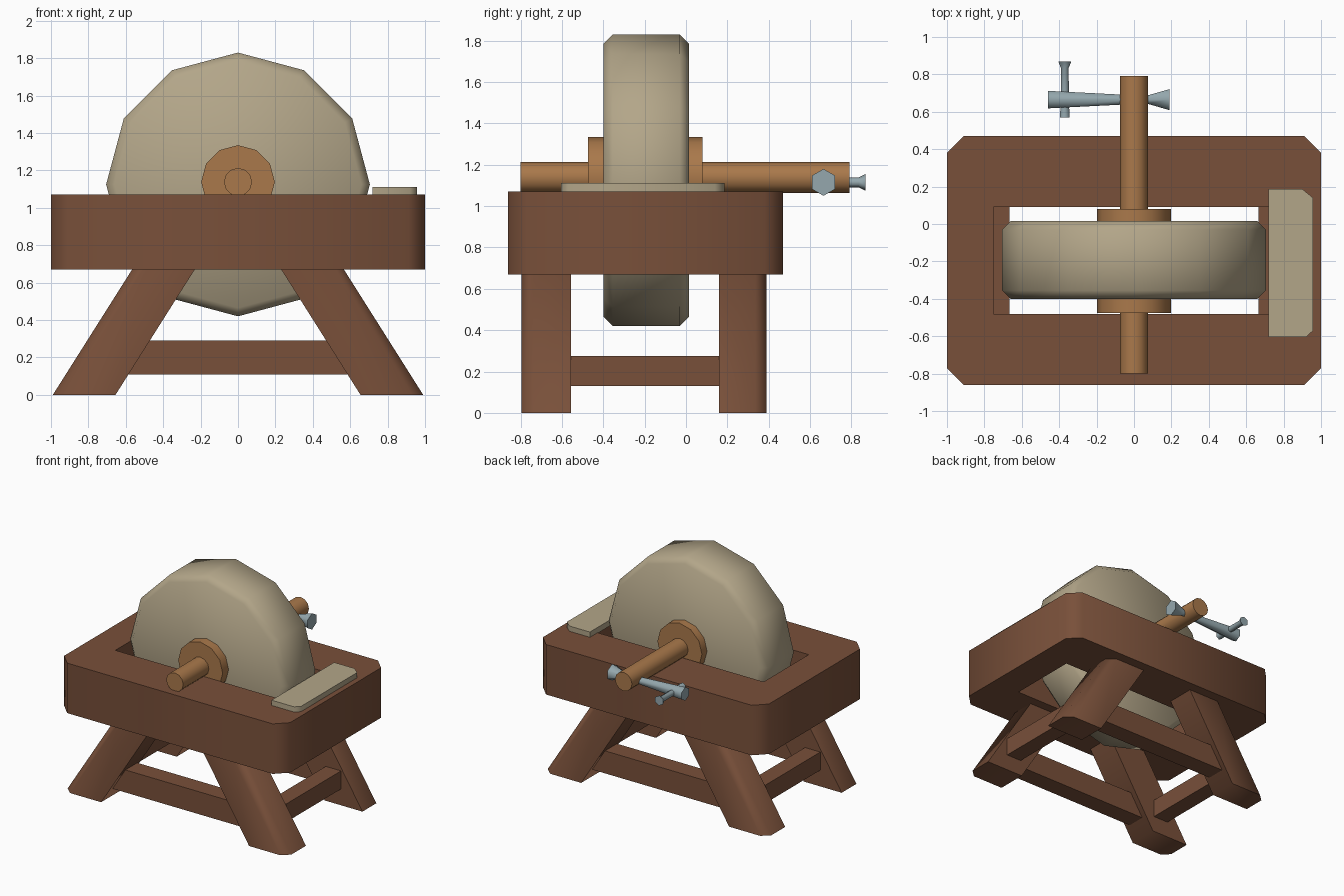
import bpy, bmesh, math
from mathutils import Vector

cube = bpy.data.objects.get("Cube")
if cube:
    bpy.data.objects.remove(cube, do_unlink=True)


def material(name, rgb):
    m = bpy.data.materials.new(name)
    m.use_nodes = True
    m.diffuse_color = (*rgb, 1)
    m.node_tree.nodes["Principled BSDF"].inputs["Base Color"].default_value = (*rgb, 1)
    return m


DARK_WOOD = material("dark_wood", (0.19, 0.08, 0.042))
LIGHT_WOOD = material("light_wood", (0.40, 0.19, 0.07))
STONE = material("sandstone", (0.45, 0.38, 0.25))
METAL = material("blue_grey_metal", (0.30, 0.39, 0.42))


def finish(name, bm, mat, angle=60):
    bmesh.ops.recalc_face_normals(bm, faces=bm.faces[:])
    mesh = bpy.data.meshes.new(name)
    bm.to_mesh(mesh)
    bm.free()
    ob = bpy.data.objects.new(name, mesh)
    bpy.context.collection.objects.link(ob)
    mesh.materials.append(mat)
    bpy.ops.object.select_all(action='DESELECT')
    ob.select_set(True)
    bpy.context.view_layer.objects.active = ob
    bpy.ops.object.shade_smooth_by_angle(angle=math.radians(angle))
    return ob


def loft(name, rings, mat, angle=60):
    """Skin a list of equal rings and cap both ends."""
    bm = bmesh.new()
    rows = [[bm.verts.new(p) for p in ring] for ring in rings]
    n = len(rows[0])
    for a, b in zip(rows, rows[1:]):
        for i in range(n):
            j = (i + 1) % n
            bm.faces.new((a[i], a[j], b[j], b[i]))
    bm.faces.new(rows[0])
    bm.faces.new(rows[-1])
    return finish(name, bm, mat, angle)


def prism(name, outline, z0, z1, mat, shift=0):
    """Extrude a plan outline upward, leaning by shift along x."""
    return loft(name, [[(x, y, z0) for x, y in outline],
                       [(x + shift, y, z1) for x, y in outline]], mat)


def lathe(name, profile, sides, axis, centre, mat):
    """Turn (position, radius) pairs about the x or y axis."""
    rings = []
    for t, r in profile:
        ring = []
        for i in range(sides):
            a = math.tau * i / sides
            s, c = r * math.sin(a), r * math.cos(a)
            ring.append(Vector(centre) + Vector((t, s, c) if axis == 'x' else (s, t, c)))
        rings.append(ring)
    return loft(name, rings, mat)


def box(name, x0, x1, y0, y1, z0, z1, mat):
    return prism(name, [(x0, y0), (x1, y0), (x1, y1), (x0, y1)], z0, z1, mat)


# Table frame: chamfered slab with a rectangular opening
FRONT, BACK, CUT = -0.86, 0.47, 0.09
outer = [(-1 + CUT, FRONT), (1 - CUT, FRONT), (1, FRONT + CUT), (1, BACK - CUT),
         (1 - CUT, BACK), (-1 + CUT, BACK), (-1, BACK - CUT), (-1, FRONT + CUT)]
inner = [(-0.75, -0.48), (0.75, -0.48), (0.75, 0.09), (-0.75, 0.09)]
bm = bmesh.new()
edges = []
for outline in (outer, inner):
    vs = [bm.verts.new((x, y, 0.87)) for x, y in outline]
    edges += [bm.edges.new((vs[i - 1], vs[i])) for i in range(len(vs))]
bmesh.ops.triangle_fill(bm, edges=edges, use_beauty=True)
frame = finish("table_frame", bm, DARK_WOOD)
solid = frame.modifiers.new("thickness", 'SOLIDIFY')
solid.thickness, solid.offset = 0.4, 0
bpy.ops.object.modifier_apply(modifier=solid.name)
bpy.ops.object.shade_smooth_by_angle(angle=math.radians(60))

# Splayed legs with the outer corner chamfered
for side, sx in (("left", 1), ("right", -1)):
    for end, y_in, y_out in (("front", -0.555, -0.795), ("back", 0.16, 0.39)):
        step = 0.055 if y_in > y_out else -0.055
        foot = [(0.655, y_in), (0.655, y_out), (0.93, y_out),
                (0.99, y_out + step), (0.99, y_in)]
        prism(f"{end}_{side}_leg", [(sx * x, y) for x, y in foot],
              0, 0.68, DARK_WOOD, -0.43 * sx)
    # Side rails between front and back legs
    xs = sorted((sx * 0.665, sx * 0.80))
    box(f"{side}_side_rail", *xs, -0.70, 0.30, 0.13, 0.275, DARK_WOOD)

# Long rails between left and right legs
for end, y in (("front", -0.675), ("back", 0.275)):
    box(f"{end}_rail", -0.68, 0.68, y - 0.075, y + 0.075, 0.11, 0.29, DARK_WOOD)

# Grinding wheel, hub and axle
lathe("grinding_wheel", [(-0.40, 0.66), (-0.355, 0.705), (-0.03, 0.705), (0.015, 0.66)],
      12, 'y', (0, 0, 1.125), STONE)
lathe("hub", [(-0.475, 0.197), (0.08, 0.197)], 12, 'y', (0, 0, 1.138), LIGHT_WOOD)
lathe("axle", [(-0.80, 0.075), (0.79, 0.075)], 12, 'y', (0, 0, 1.138), LIGHT_WOOD)

# Crank bar and its grip, flared at the ends
lathe("crank_bar", [(-0.46, 0.054), (-0.05, 0.03), (0.07, 0.025), (0.19, 0.065)],
      6, 'x', (0, 0.665, 1.115), METAL)
lathe("crank_grip", [(0.57, 0.03), (0.66, 0.025), (0.835, 0.024), (0.868, 0.04)],
      6, 'y', (-0.37, 0, 1.115), METAL)

# Whetstone lying on the frame
prism("whetstone", [(0.72, -0.605), (0.92, -0.605), (0.957, -0.57), (0.957, 0.14),
                    (0.90, 0.187), (0.72, 0.187)], 1.065, 1.112, STONE)
